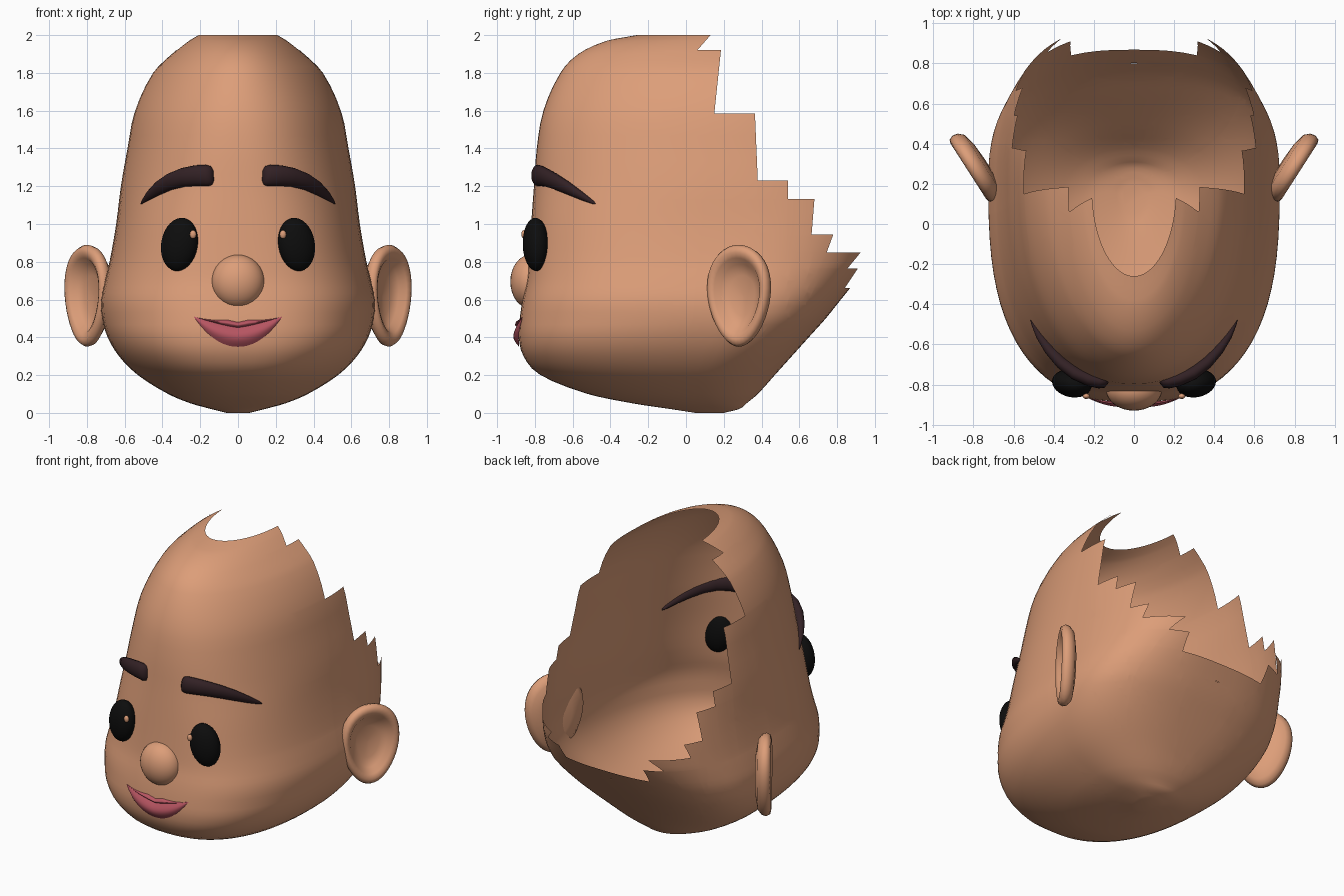
import bpy, bmesh, math
from mathutils import Vector

if "Cube" in bpy.data.objects:
    bpy.data.objects.remove(bpy.data.objects["Cube"])


def material(name, rgb):
    m = bpy.data.materials.new(name)
    m.diffuse_color = (*rgb, 1)
    m.use_nodes = True
    m.node_tree.nodes["Principled BSDF"].inputs["Base Color"].default_value = m.diffuse_color
    return m


SKIN = material("skin tan", (0.72, 0.34, 0.19))
BROW = material("dark brown", (0.032, 0.015, 0.018))
BLACK = material("eye black", (0.004, 0.004, 0.004))
LIP = material("lip rose", (0.47, 0.09, 0.12))


def finish(bm, name, mat, recalc=True):
    if recalc:
        bmesh.ops.recalc_face_normals(bm, faces=bm.faces)
    for f in bm.faces:
        f.smooth = True
    me = bpy.data.meshes.new(name)
    bm.to_mesh(me)
    bm.free()
    me.materials.append(mat)
    ob = bpy.data.objects.new(name, me)
    bpy.context.collection.objects.link(ob)
    return ob


def loft(bm, rings, closed=True, cap_start=False, cap_end=False):
    vs = [[bm.verts.new(p) for p in r] for r in rings]
    n = len(vs[0])
    for a, b in zip(vs, vs[1:]):
        for i in range(n if closed else n - 1):
            j = (i + 1) % n
            bm.faces.new((a[i], a[j], b[j], b[i]))
    if cap_start:
        bm.faces.new(vs[0][::-1])
    if cap_end:
        bm.faces.new(vs[-1])


# Head sections: height, half width, front y, back y, squareness
ROWS = [(0, .06, .05, .2, 2), (.02, .14, -.08, .28, 2), (.05, .25, -.28, .32, 2.1),
        (.1, .37, -.52, .38, 2.2), (.2, .53, -.77, .47, 2.4), (.3, .63, -.86, .56, 2.6),
        (.4, .69, -.885, .65, 2.7), (.5, .72, -.88, .74, 2.7), (.6, .725, -.865, .82, 2.7),
        (.7, .705, -.845, .9, 2.65), (.8, .68, -.835, .97, 2.6), (1, .645, -.82, 1.04, 2.5),
        (1.2, .62, -.805, 1.05, 2.3), (1.4, .585, -.79, 1, 2.2), (1.6, .545, -.755, .9, 2.1),
        (1.8, .45, -.665, .7, 2), (1.9, .35, -.57, .55, 2), (1.97, .26, -.42, .45, 2),
        (2, .21, -.26, .4, 2)]


def section(z):
    """Smooth interpolation of the head table."""
    k = max(i for i in range(len(ROWS) - 1) if ROWS[i][0] <= z + 1e-9)
    a, b = ROWS[k], ROWS[k + 1]
    p, q = ROWS[max(k - 1, 0)], ROWS[min(k + 2, len(ROWS) - 1)]
    h = b[0] - a[0]
    t = (z - a[0]) / h
    out = []
    for c in range(1, 5):
        ma = (b[c] - p[c]) / (b[0] - p[0]) * h
        mb = (q[c] - a[c]) / (q[0] - a[0]) * h
        out.append((2*t**3 - 3*t*t + 1) * a[c] + (t**3 - 2*t*t + t) * ma
                   + (3*t*t - 2*t**3) * b[c] + (t**3 - t*t) * mb)
    w, f, bk, n = out
    return w, f, bk, n, min(.2, (f + 2 * bk) / 3)


def face_y(x, z):
    w, f, bk, n, cy = section(z)
    return cy + (f - cy) * (1 - min(1, abs(x) / w) ** n) ** (1 / n)


def head_ring(z, count=80):
    w, f, bk, n, cy = section(z)
    ring = []
    for i in range(count):
        a = math.tau * i / count
        c, s = math.cos(a), math.sin(a)
        x = math.copysign(abs(c) ** (2 / n), c) * w
        y = abs(s) ** (2 / n) * ((bk - cy) if s > 0 else (f - cy))
        ring.append((x, cy + y, z))
    return ring


# Jagged opening at the back, as a (y, z) outline
JAG = [(.13, 2.0), (.06, 1.92), (.185, 1.92), (.15, 1.585), (.365, 1.585), (.38, 1.23),
       (.54, 1.23), (.54, 1.133), (.68, 1.133), (.665, .945), (.78, .945), (.745, .85),
       (.925, .85), (.855, .765), (.91, .765), (.84, .66), (.875, .66), (.8, .575), (1.5, .575)]
OPENING = JAG + [(1.5, 2.5), (.13, 2.5)]


def inside(y, z):
    hit = False
    for (y1, z1), (y2, z2) in zip(OPENING, OPENING[1:] + OPENING[:1]):
        if (z1 > z) != (z2 > z) and y < y1 + (z - z1) * (y2 - y1) / (z2 - z1):
            hit = not hit
    return hit


# Head shell
bm = bmesh.new()
levels = [a[0] + (b[0] - a[0]) * k / 3 for a, b in zip(ROWS, ROWS[1:]) for k in range(3)] + [2]
loft(bm, [head_ring(z) for z in levels], cap_start=True)
bmesh.ops.recalc_face_normals(bm, faces=bm.faces)
for (y1, z1), (y2, z2) in zip(JAG, JAG[1:]):
    near = [f for f in bm.faces if f.calc_center_median().y > -.1]
    geom = near + list({e for f in near for e in f.edges}) + list({v for f in near for v in f.verts})
    bmesh.ops.bisect_plane(bm, geom=geom, dist=1e-5, plane_co=(0, y1, z1),
                           plane_no=Vector((0, z1 - z2, y2 - y1)).normalized())
gone = [f for f in bm.faces if inside(*f.calc_center_median().yz)]
bmesh.ops.delete(bm, geom=gone, context='FACES')
finish(bm, "head", SKIN, recalc=False)


def ellipsoid(name, mat, loc, size, tilt=0, turn=0, seg=32):
    bm = bmesh.new()
    bmesh.ops.create_uvsphere(bm, u_segments=seg, v_segments=seg // 2, radius=1)
    ob = finish(bm, name, mat)
    ob.location, ob.scale, ob.rotation_euler = loc, size, (0, tilt, turn)
    return ob


ellipsoid("nose", SKIN, (0, -.825, .695), (.14, .105, .142))

# Ear dish profile: radius fraction, offset along the ear normal
DISH = [(.02, -.06), (.5, -.055), (.85, -.04), (.97, -.015), (1, .012), (.95, .036), (.85, .042),
        (.74, .03), (.62, -.005), (.4, -.025), (.02, -.03)]

for side, s in (("right", 1), ("left", -1)):
    ellipsoid(side + "_eye", BLACK, (s * .31, -.795, .892), (.098, .068, .142),
              tilt=s * -.17, turn=s * .2)
    ellipsoid(side + "_eye_glint", SKIN, (s * .238, -.858, .945), (.018, .014, .023), seg=12)

    # Tapered arched eyebrow: x, y, z, half height, half depth
    bm = bmesh.new()
    rings = []
    for x, y, z, hh, hd in [(.128, -.785, 1.255, .028, .012), (.14, -.787, 1.256, .05, .03),
                            (.165, -.785, 1.257, .057, .036), (.22, -.772, 1.256, .055, .037),
                            (.29, -.742, 1.247, .05, .036), (.36, -.69, 1.224, .044, .033),
                            (.42, -.625, 1.19, .036, .028), (.47, -.555, 1.15, .024, .02),
                            (.505, -.49, 1.113, .01, .01), (.513, -.475, 1.104, .003, .003)]:
        out = Vector((x * 1.3, -.75 + x * .4, 0)).normalized()
        up = Vector((x * .6, 0, 1)).normalized()
        ring = []
        for i in range(16):
            a = math.tau * i / 16
            p = Vector((x, y, z)) + out * hd * math.cos(a) + up * hh * math.sin(a)
            ring.append((s * p.x, p.y, p.z))
        rings.append(ring)
    loft(bm, rings, cap_start=True, cap_end=True)
    finish(bm, side + "_eyebrow", BROW)

    # Cupped ear, narrower toward the lobe
    bm = bmesh.new()
    u, nrm = Vector((.54, .84, 0)), Vector((.84, -.54, 0))
    rings = []
    for r, h in DISH:
        ring = []
        for i in range(40):
            a = math.tau * i / 40
            v = math.sin(a)
            p = Vector((.79, .285, .62)) + nrm * h + u * (.19 * r * math.cos(a) * (1 + .18 * v))
            p.z += .27 * r * v
            ring.append((s * p.x, p.y, p.z))
        rings.append(ring)
    loft(bm, rings, cap_start=True, cap_end=True)
    finish(bm, side + "_ear", SKIN)


# Lips: two rounded strips that meet along the mouth line
def mouth_lines(x):
    t = abs(x) / .235
    top = .48 + .017 * min(1, t / .25) - .006 * math.sin(math.pi * t) + .013 * t ** 4
    mid = .452 + .058 * t ** 1.3
    low = .35 + .16 * t ** 2.1
    return max(top, mid), mid, min(low, mid)


for name, hi, lo, bulge in (("upper_lip", 0, 1, .016), ("lower_lip", 1, 2, .024)):
    bm = bmesh.new()
    rings = []
    for i in range(41):
        x = -.235 + .47 * i / 40
        z = mouth_lines(x)
        thick = bulge * (1 - (x / .235) ** 2)
        ring = []
        for k in range(9):
            zz = z[hi] + (z[lo] - z[hi]) * k / 8
            ring.append((x, face_y(x, zz) - .005 - thick * math.sin(math.pi * k / 8), zz))
        rings.append(ring)
    loft(bm, rings, closed=False)
    bmesh.ops.remove_doubles(bm, verts=bm.verts, dist=1e-5)
    finish(bm, name, LIP)
